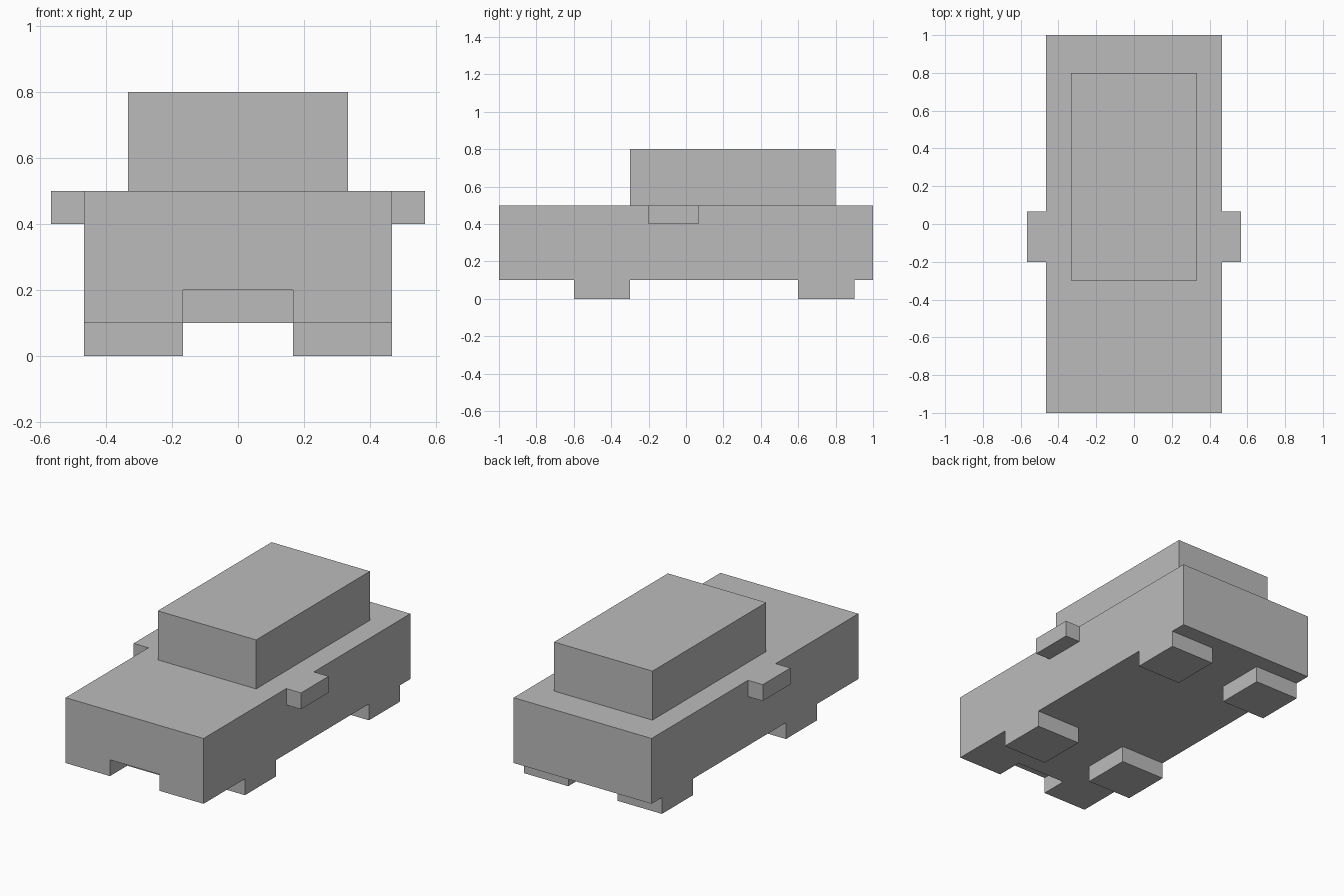
import bpy

default = bpy.data.objects.get("Cube")
if default:
    bpy.data.objects.remove(default, do_unlink=True)

# One plain grey for the whole model
grey = bpy.data.materials.new("plain_grey")
grey.use_nodes = True
colour = (0.5, 0.5, 0.5, 1)
grey.diffuse_color = colour
grey.node_tree.nodes["Principled BSDF"].inputs["Base Color"].default_value = colour


def box(name, x, y, z):
    """Axis-aligned box from (low, high) pairs."""
    centre = [(a + b) / 2 for a, b in (x, y, z)]
    size = [b - a for a, b in (x, y, z)]
    bpy.ops.mesh.primitive_cube_add(size=1, location=centre)
    ob = bpy.context.object
    ob.name = name
    ob.data.materials.append(grey)
    ob.scale = size
    bpy.ops.object.transform_apply(location=False, rotation=False, scale=True)
    return ob


HALF = 0.467   # half width of the body
INNER = 0.167  # inner edge of the wheels and the nose notch

# Body with a notch cut under the nose
body = box("body", (-HALF, HALF), (-1, 1), (0.1, 0.5))
cutter = box("nose_notch_cutter", (-INNER, INNER), (-1.1, -0.833), (0, 0.2))
cutter.hide_render = True
cutter.hide_viewport = True
notch = body.modifiers.new("nose_notch", "BOOLEAN")
notch.operation = "DIFFERENCE"
notch.solver = "EXACT"
notch.object = cutter

# Cabin
box("cabin", (-0.333, 0.333), (-0.3, 0.8), (0.5, 0.8))

# Wheels and side mirrors
for side, s in (("right", -1), ("left", 1)):
    wheel_x = sorted((s * INNER, s * HALF))
    box("front_wheel_" + side, wheel_x, (-0.6, -0.3), (0, 0.1))
    box("rear_wheel_" + side, wheel_x, (0.6, 0.9), (0, 0.1))
    box("mirror_" + side, sorted((s * HALF, s * 0.567)), (-0.2, 0.067), (0.4, 0.5))
